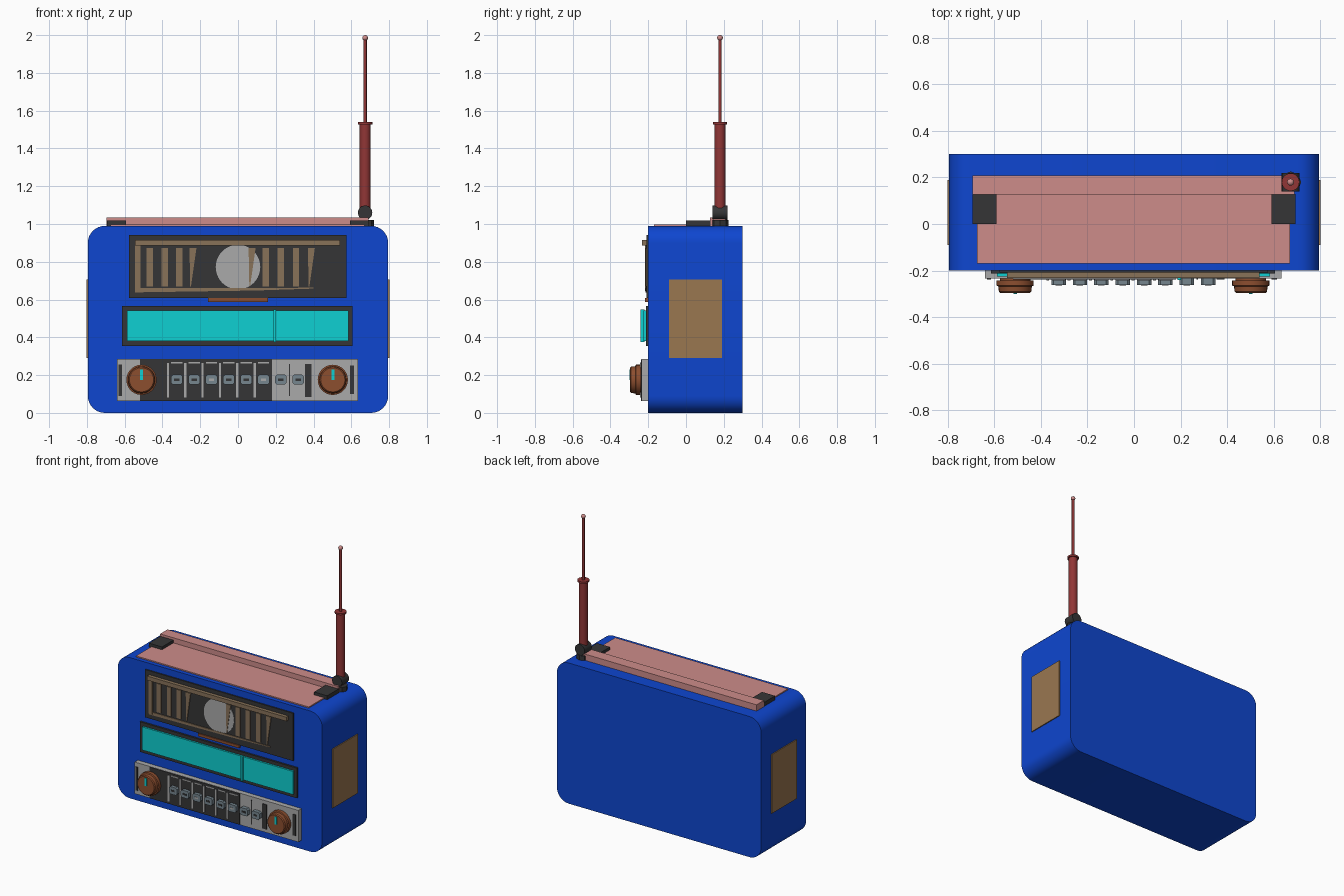
import bpy, bmesh, math
from mathutils import Matrix

if "Cube" in bpy.data.objects:
    bpy.data.objects.remove(bpy.data.objects["Cube"])


def mat(name, r, g, b):
    m = bpy.data.materials.new(name)
    lin = [((c / 255 + 0.055) / 1.055) ** 2.4 for c in (r, g, b)]
    m.diffuse_color = (*lin, 1)
    m.use_nodes = True
    m.node_tree.nodes["Principled BSDF"].inputs["Base Color"].default_value = m.diffuse_color
    return m


BLUE = mat("blue shell", 14, 70, 208)
CYAN = mat("cyan dial", 14, 208, 210)
TAN = mat("tan side", 154, 119, 80)
SLAT = mat("dull tan slat", 136, 114, 89)
DARK = mat("charcoal", 53, 53, 54)
GREY = mat("light grey", 170, 170, 170)
STEEL = mat("steel key", 118, 134, 143)
BROWN = mat("copper brown", 140, 78, 47)
PINK = mat("dusty pink", 205, 140, 138)
RED = mat("dark red", 145, 54, 54)


def finish(name, bm, material):
    bmesh.ops.recalc_face_normals(bm, faces=bm.faces)
    me = bpy.data.meshes.new(name)
    bm.to_mesh(me)
    bm.free()
    me.materials.append(material)
    ob = bpy.data.objects.new(name, me)
    bpy.context.collection.objects.link(ob)
    return ob


def smooth(ob, angle=35):
    bpy.ops.object.select_all(action='DESELECT')
    ob.select_set(True)
    bpy.context.view_layer.objects.active = ob
    bpy.ops.object.shade_smooth_by_angle(angle=math.radians(angle))


def box(name, x, y, z, material):
    """Box from (min, max) pairs."""
    bm = bmesh.new()
    bmesh.ops.create_cube(bm, size=1)
    for v in bm.verts:
        v.co = [(a + b) / 2 + c * (b - a) for (a, b), c in zip((x, y, z), v.co)]
    return finish(name, bm, material)


def prism(name, pts, y0, y1, material):
    """Outline in x, z pushed through from y0 to y1."""
    bm = bmesh.new()
    f = bm.faces.new([bm.verts.new((px, y0, pz)) for px, pz in pts])
    ext = bmesh.ops.extrude_face_region(bm, geom=[f])
    for v in ext['geom']:
        if isinstance(v, bmesh.types.BMVert):
            v.co.y = y1
    return finish(name, bm, material)


def lathe(name, profile, loc, material, sides=24, axis='Z'):
    """Turn (radius, height) points; axis 'Y' points toward -y (the front)."""
    bm = bmesh.new()
    rings = [[bm.verts.new((r * math.cos(2 * math.pi * i / sides),
                            r * math.sin(2 * math.pi * i / sides), h))
              for i in range(sides)] for r, h in profile]
    for a, b in zip(rings, rings[1:]):
        for i in range(sides):
            j = (i + 1) % sides
            bm.faces.new((a[i], a[j], b[j], b[i]))
    bm.faces.new(rings[0][::-1])
    bm.faces.new(rings[-1])
    if axis == 'Y':
        bm.transform(Matrix.Rotation(math.pi / 2, 4, 'X'))
    bm.transform(Matrix.Translation(loc))
    ob = finish(name, bm, material)
    smooth(ob)
    return ob


# Shell: rounded rectangle pushed through the depth
R, W, H = 0.09, 0.795, 0.99
outline = []
for cx, cz, start in ((W - R, H - R, 0), (R - W, H - R, 90), (R - W, R, 180), (W - R, R, 270)):
    for k in range(9):
        a = math.radians(start + k * 90 / 8)
        outline.append((cx + R * math.cos(a), cz + R * math.sin(a)))
smooth(prism("body_shell", outline, -0.2, 0.3, BLUE))

# Side plates and handle hinges
for s, side in ((-1, "left"), (1, "right")):
    box(f"side_plate_{side}", sorted((s * 0.79, s * 0.802)), (-0.09, 0.19), (0.29, 0.705), TAN)
    box(f"handle_hinge_{side}", sorted((s * 0.592, s * 0.694)), (0.0, 0.13), (0.985, 1.018), DARK)

# Top plate and folded handle bar
box("top_plate", (-0.675, 0.67), (-0.17, 0.14), (0.98, 0.998), PINK)
box("handle_bar", (-0.695, 0.69), (0.127, 0.208), (0.985, 1.034), PINK)

# Antenna
AX, AY = 0.673, 0.18
lathe("antenna_base", [(0.046, 0.98), (0.046, 1.022)], (AX, AY, 0), DARK, 8)
lathe("antenna_pivot", [(0.038, -0.04), (0.038, 0.04)], (AX, AY, 1.06), DARK, 20, 'Y')
lathe("antenna_tube", [(0.029, 1.06), (0.029, 1.528), (0.038, 1.528), (0.038, 1.54), (0.01, 1.54)],
      (AX, AY, 0), RED, 20)
lathe("antenna_rod", [(0.009, 1.53), (0.009, 1.98)], (AX, AY, 0), RED, 12)
lathe("antenna_tip", [(0.015 * math.sin(math.pi * k / 8) + 0.0003, -0.015 * math.cos(math.pi * k / 8))
                      for k in range(9)], (AX, AY, 1.985), PINK, 12)

# Speaker panel with round cone, trim and slats
box("speaker_panel", (-0.578, 0.575), (-0.209, -0.195), (0.607, 0.943), DARK)
lathe("speaker_cone", [(0.118, 0), (0.118, 0.004)], (0, -0.208, 0.772), GREY, 40, 'Y')
box("trim_top", (-0.545, 0.54), (-0.233, -0.2), (0.886, 0.915), SLAT)
box("trim_left", (-0.545, -0.517), (-0.216, -0.2), (0.645, 0.886), SLAT)
prism("trim_bottom", [(-0.545, 0.638), (0.1, 0.648), (0.4, 0.658), (0.4, 0.663),
                      (-0.1, 0.66), (-0.545, 0.66)], -0.214, -0.2, SLAT)
for i, x in enumerate((-0.484, -0.405, -0.329, 0.13, 0.21, 0.29)):
    box(f"speaker_slat_{i + 1}", (x, x + 0.034), (-0.214, -0.2), (0.67, 0.872), SLAT)
for i, x in enumerate((-0.257, 0.056, 0.37)):
    prism(f"tapered_slat_{i + 1}", [(x, 0.872), (x + 0.037, 0.872), (x + 0.008, 0.67), (x + 0.004, 0.67)],
          -0.215, -0.2, SLAT)
box("speaker_latch", (-0.16, 0.158), (-0.216, -0.195), (0.588, 0.607), BROWN)

# Tuning dial
box("dial_frame", (-0.615, 0.607), (-0.213, -0.195), (0.355, 0.567), DARK)
box("dial_window", (-0.588, 0.585), (-0.226, -0.2), (0.38, 0.543), CYAN)
box("dial_needle", (0.187, 0.201), (-0.24, -0.22), (0.375, 0.547), CYAN)

# Control panel with dark key bed
box("control_panel", (-0.64, 0.635), (-0.235, -0.195), (0.062, 0.285), GREY)
box("key_bed", (-0.52, 0.18), (-0.239, -0.23), (0.064, 0.283), DARK)
box("key_bed_end", (0.355, 0.39), (-0.238, -0.23), (0.085, 0.26), DARK)
box("panel_slot_left", (-0.632, -0.615), (-0.238, -0.23), (0.09, 0.255), DARK)
box("panel_slot_right", (0.592, 0.615), (-0.238, -0.23), (0.1, 0.25), DARK)

# Eight keys with dividers
for i in range(8):
    x = -0.324 + i * 0.0918
    n = i + 1
    if i < 6:
        box(f"key_divider_{n}", (x - 0.053, x - 0.041), (-0.243, -0.23), (0.082, 0.265), GREY)
        box(f"key_ledge_{n}", (x - 0.03, x + 0.03), (-0.242, -0.23), (0.262, 0.27), GREY)
    else:
        box(f"key_gap_{n}", (x + 0.042, x + 0.048), (-0.238, -0.23), (0.09, 0.26), DARK)
    c, rx, rz = 0.01, 0.031, 0.026
    corners = [(x + sx * a, 0.176 + sz * b) for sx, sz, pair in
               ((1, 1, ((rx, rz - c), (rx - c, rz))), (-1, 1, ((rx - c, rz), (rx, rz - c))),
                (-1, -1, ((rx, rz - c), (rx - c, rz))), (1, -1, ((rx - c, rz), (rx, rz - c))))
               for a, b in pair]
    prism(f"key_{n}", corners, -0.262, -0.23, STEEL)
    box(f"key_mark_{n}", (x - 0.014, x + 0.014), (-0.264, -0.26), (0.17, 0.182),
        GREY if i in (2, 5) else DARK)

# Knobs with pointer marks
for x, side in ((-0.511, "left"), (0.502, "right")):
    lathe(f"knob_{side}", [(0.066, 0.23), (0.066, 0.242), (0.08, 0.242), (0.08, 0.265),
                           (0.072, 0.268), (0.07, 0.29), (0.064, 0.296)],
          (x, 0, 0.175), BROWN, 28, 'Y')
    box(f"knob_pointer_{side}", (x - 0.008, x + 0.008), (-0.3, -0.29), (0.175, 0.23), CYAN)
